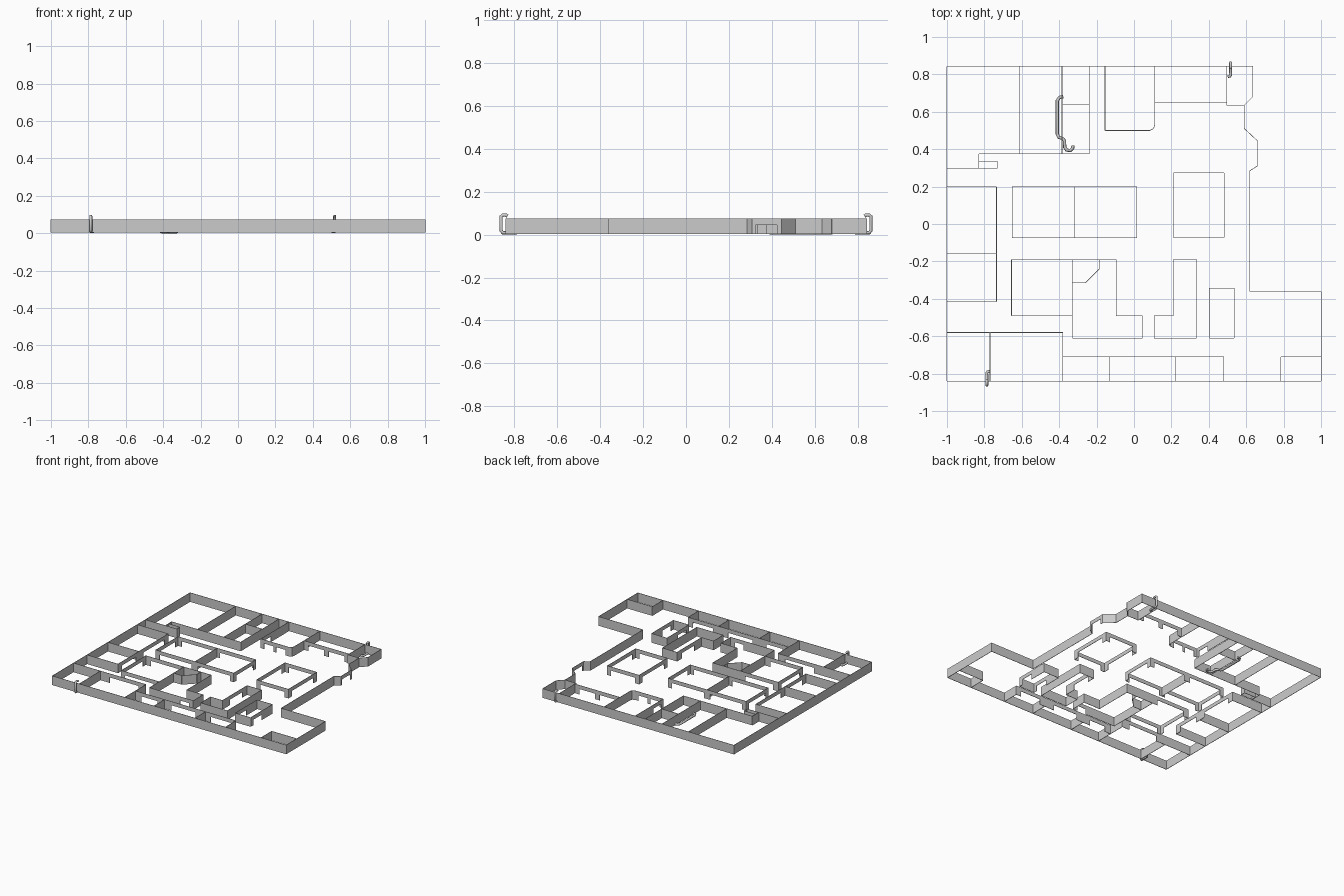
import bpy, bmesh
from mathutils import Vector

if "Cube" in bpy.data.objects:
    bpy.data.objects.remove(bpy.data.objects["Cube"])

LOW, TOP, HEAD, THICK = 0.003, 0.074, 0.045, 0.003


def panel(bm, a, b, z0, z1):
    """Thin upright slab from a to b."""
    d = (b - a).normalized()
    n = Vector((-d.y, d.x)) * THICK / 2
    ring = [a + n, b + n, b - n, a - n]
    lo = [bm.verts.new((p.x, p.y, z0)) for p in ring]
    hi = [bm.verts.new((p.x, p.y, z1)) for p in ring]
    bm.faces.new(lo)
    bm.faces.new(hi)
    for i in range(4):
        j = (i + 1) % 4
        bm.faces.new((lo[i], lo[j], hi[j], hi[i]))


def walls(name, *runs):
    """Each run is (points, openings); openings = [(segment, start, end)] as fractions."""
    bm = bmesh.new()
    for pts, openings in runs:
        pts = [Vector(p) for p in pts]
        for i, (a, b) in enumerate(zip(pts, pts[1:])):
            t = 0.0
            for s, t0, t1 in sorted(openings):
                if s != i:
                    continue
                panel(bm, a.lerp(b, t), a.lerp(b, t0), LOW, TOP)
                panel(bm, a.lerp(b, t0), a.lerp(b, t1), HEAD, TOP)
                t = t1
            panel(bm, a.lerp(b, t), b, LOW, TOP)
    bmesh.ops.recalc_face_normals(bm, faces=bm.faces)
    me = bpy.data.meshes.new(name)
    bm.to_mesh(me)
    bm.free()
    ob = bpy.data.objects.new(name, me)
    bpy.context.collection.objects.link(ob)
    return ob


def rect(x0, y0, x1, y1):
    return [(x0, y0), (x1, y0), (x1, y1), (x0, y1), (x0, y0)]


def handle(name, pts, radius=0.008):
    """Bent round bar through the given points."""
    cu = bpy.data.curves.new(name, 'CURVE')
    cu.dimensions = '3D'
    cu.bevel_depth = radius
    cu.bevel_resolution = 2
    cu.use_fill_caps = True
    sp = cu.splines.new('POLY')
    sp.points.add(len(pts) - 1)
    for p, co in zip(sp.points, pts):
        p.co = (*co, 1)
    ob = bpy.data.objects.new(name, cu)
    bpy.context.collection.objects.link(ob)
    return ob


# Outer perimeter with the stepped and angled right side
walls("outer_wall", ([(-1, -.84), (1, -.84), (1, -.36), (.62, -.36), (.62, .285), (.66, .31),
                      (.66, .445), (.59, .51), (.59, .635), (.635, .68), (.635, .843),
                      (-1, .843), (-1, -.84)], [(5, .1, .85)]))

# Rooms along the back
walls("back_left_rooms",
      ([(-.61, .843), (-.61, .375)], []),
      ([(-.385, .843), (-.385, .375)], []),
      ([(-.24, .843), (-.24, .375), (-.83, .375), (-.83, .297)], []),
      ([(-.385, .64), (-.24, .64)], []),
      ([(-1, .297), (-.73, .297), (-.73, .335), (-.83, .335)], []))
walls("back_middle_room",
      ([(-.155, .843), (-.155, .5), (.085, .5), (.105, .51), (.11, .53), (.11, .843)],
       [(0, .65, .92), (1, .12, .45), (1, .55, .88)]))
walls("back_right_rooms",
      ([(.11, .65), (.495, .65)], [(0, .1, .45), (0, .55, .9)]),
      ([(.495, .843), (.495, .635), (.59, .635)], []))

# Rooms along the left
walls("left_rooms",
      ([(-1, .198), (-.735, .198), (-.735, -.415), (-1, -.415)], [(1, .08, .5), (1, .65, .92)]),
      ([(-1, -.16), (-.735, -.16)], []))

# Rooms along the front
walls("front_rooms",
      ([(-1, -.58), (-.38, -.58), (-.38, -.84)], [(0, .5, .9)]),
      ([(-.77, -.58), (-.77, -.84)], []),
      ([(-.38, -.71), (.48, -.71), (.48, -.84)],
       [(0, .06, .22), (0, .36, .6), (0, .75, .95)]),
      ([(-.13, -.71), (-.13, -.84)], []),
      ([(.22, -.71), (.22, -.84)], []),
      ([(.785, -.84), (.785, -.71), (1, -.71)], []))

# Free standing central blocks with wide shop-front openings
walls("central_block",
      (rect(-.652, -.073, .015, .198), [(0, .05, .46), (0, .54, .95), (1, .12, .88),
                                        (2, .05, .46), (2, .54, .95), (3, .12, .88)]),
      ([(-.317, -.073), (-.317, .198)], []))
walls("square_kiosk", (rect(.21, -.073, .482, .273), [(i, .12, .88) for i in range(4)]))

# Lower central rooms
walls("lower_centre_rooms",
      ([(-.655, -.19), (-.095, -.19), (-.095, -.49), (.045, -.49), (.045, -.61),
        (-.33, -.61), (-.33, -.19)], [(0, .08, .5), (4, .1, .3)]),
      ([(-.655, -.19), (-.655, -.49), (-.33, -.49)], [(0, .12, .88), (1, .1, .85)]),
      ([(-.33, -.315), (-.26, -.315), (-.185, -.24), (-.185, -.19)], []))
walls("lower_right_room",
      ([(.21, -.19), (.335, -.19), (.335, -.61), (.108, -.61), (.108, -.49),
        (.21, -.49), (.21, -.19)], [(5, .3, .8)]))
walls("small_kiosk", (rect(.403, -.61, .535, -.343), [(1, .12, .5), (3, .5, .88)]))

# Bent bar hooks over the front and back walls, the second is the first turned half round
hook = [(0, .010, .086), (0, .003, .091), (0, -.012, .091), (0, -.020, .084), (0, -.020, .018),
        (0, -.012, .009), (0, .045, .009), (.004, .052, .009), (.016, .053, .009)]
for name, s, x, y in (("front_hook", 1, -.787, -.842), ("back_hook", -1, .517, .842)):
    handle(name, [(x + s * p[0], y + s * p[1], p[2]) for p in hook])

# Long bent bar lying on the floor
floor_path = [(-.378, .68), (-.398, .677), (-.41, .66), (-.41, .48), (-.402, .463), (-.382, .458),
              (-.372, .445), (-.37, .41), (-.36, .395), (-.34, .393), (-.328, .405), (-.326, .42)]
handle("floor_bar", [(x, y, .009) for x, y in floor_path], .009)
